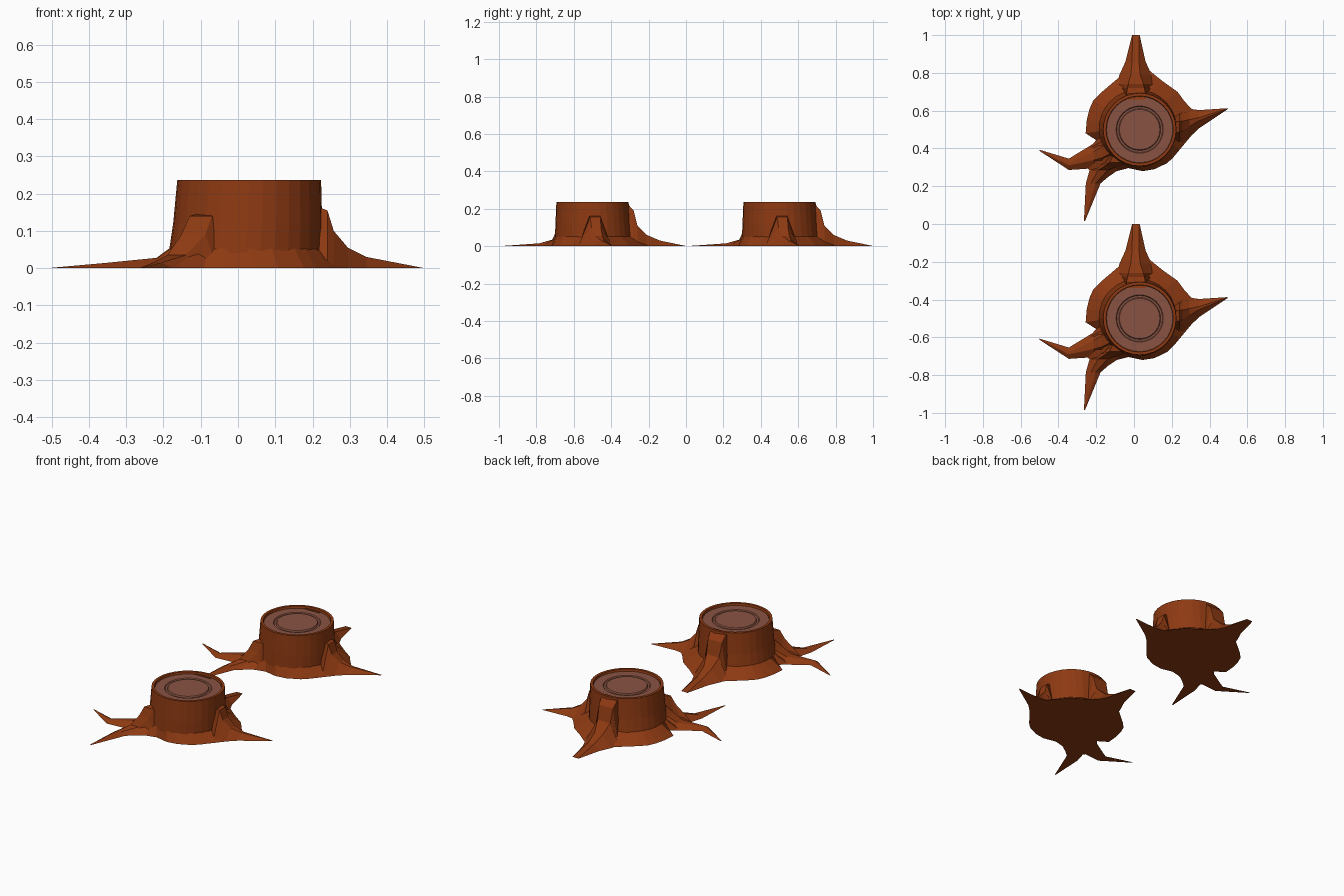
import bpy
from math import sin, cos, pi, atan2


def material(name, rgb):
    m = bpy.data.materials.new(name)
    m.diffuse_color = (*rgb, 1)
    return m


BARK = material("bark", (0.27, 0.042, 0.006))
WOOD = material("cut_wood", (0.25, 0.088, 0.055))
CX, CY = 0.03, 0.5      # trunk centre
OFFSETS = (0, -1)       # two identical stumps, one behind the other


def build(name, verts, faces, mat):
    me = bpy.data.meshes.new(name)
    me.from_pydata(verts, [], faces)
    me.materials.append(mat)
    for dy in OFFSETS:
        ob = bpy.data.objects.new(name, me)
        ob.location.y = dy
        bpy.context.collection.objects.link(ob)


def loft(name, rings, mat, cap_start=False, cap_end=False):
    n = len(rings[0])
    verts = [v for r in rings for v in r]
    faces = [(k * n + i, k * n + (i + 1) % n, (k + 1) * n + (i + 1) % n, (k + 1) * n + i)
             for k in range(len(rings) - 1) for i in range(n)]
    if cap_start:
        faces.append(tuple(reversed(range(n))))
    if cap_end:
        faces.append(tuple(range(len(verts) - n, len(verts))))
    build(name, verts, faces, mat)


def circle(x, y, r, z, n=32):
    return [(x + r * cos(2 * pi * i / n), y + r * sin(2 * pi * i / n), z) for i in range(n)]


# trunk with its raised bark rim
loft("trunk", [circle(0.02, 0.505, 0.206, 0.04), circle(0.026, 0.502, 0.2, 0.12),
               circle(CX, CY, 0.193, 0.236), circle(CX, CY, 0.178, 0.236),
               circle(CX, CY, 0.175, 0.222)], BARK)

# cut face with growth ring grooves
loft("cut_face", [circle(CX, CY, r, z) for r, z in
                  ((0.176, 0.224), (0.125, 0.224), (0.121, 0.219),
                   (0.111, 0.219), (0.107, 0.226))], WOOD, cap_end=True)

# flared foot, following the ground outline between the roots
outline = [(0.314, 0.48), (0.322, 0.545), (0.31, 0.603), (0.267, 0.65), (0.23, 0.70),
           (0.15, 0.757), (0.066, 0.825), (-0.04, 0.825), (-0.077, 0.778),
           (-0.177, 0.693), (-0.215, 0.655), (-0.235, 0.61), (-0.25, 0.55),
           (-0.256, 0.48), (-0.2, 0.444), (-0.24, 0.40), (-0.25, 0.30),
           (-0.177, 0.222), (-0.092, 0.28), (-0.03, 0.296), (0.045, 0.28),
           (0.108, 0.29), (0.177, 0.323), (0.21, 0.355), (0.245, 0.397)]
foot, waist = [], []
for x, y in outline:
    a = atan2(y - CY, x - CX)
    foot.append((x, y, 0))
    waist.append((0.02 + 0.205 * cos(a), 0.505 + 0.205 * sin(a), 0.053))
loft("flared_foot", [foot, waist], BARK, cap_start=True)


# roots: each station is x, y, height, half width of ridge, half width at ground
def root(name, across, stations):
    ax, ay = across
    rings = []
    for x, y, h, t, b in stations:
        rings.append([(x + s * ax, y + s * ay, z) for s, z in
                      ((b, 0), (t, h), (-t, h), (-b, 0))])
    loft(name, rings, BARK, True, True)


root("back_root", (-1, 0), [
    (0.01, 0.66, 0.228, 0.05, 0.06), (0.01, 0.69, 0.224, 0.05, 0.065),
    (0.01, 0.72, 0.19, 0.045, 0.08), (0.01, 0.74, 0.11, 0.04, 0.10),
    (0.008, 0.79, 0.06, 0.025, 0.085), (0.008, 0.86, 0.03, 0.018, 0.053),
    (0.01, 1.0, 0.001, 0.018, 0.02)])
root("right_root", (0, 1), [
    (0.20, 0.51, 0.17, 0.03, 0.06), (0.24, 0.515, 0.155, 0.028, 0.085),
    (0.257, 0.52, 0.10, 0.025, 0.095), (0.295, 0.535, 0.055, 0.018, 0.075),
    (0.345, 0.555, 0.03, 0.008, 0.048), (0.495, 0.61, 0.001, 0.001, 0.003)])
root("front_root", (1, 0), [
    (-0.08, 0.36, 0.145, 0.032, 0.05), (-0.10, 0.325, 0.14, 0.03, 0.06),
    (-0.12, 0.31, 0.09, 0.032, 0.065), (-0.165, 0.285, 0.035, 0.025, 0.07),
    (-0.216, 0.215, 0.015, 0.012, 0.039), (-0.262, 0.016, 0.001, 0.001, 0.003)])
root("left_root", (0, -1), [
    (-0.13, 0.40, 0.10, 0.03, 0.05), (-0.17, 0.38, 0.06, 0.03, 0.06),
    (-0.215, 0.36, 0.028, 0.022, 0.065), (-0.345, 0.316, 0.015, 0.006, 0.03),
    (-0.5, 0.39, 0.001, 0.001, 0.003)])
